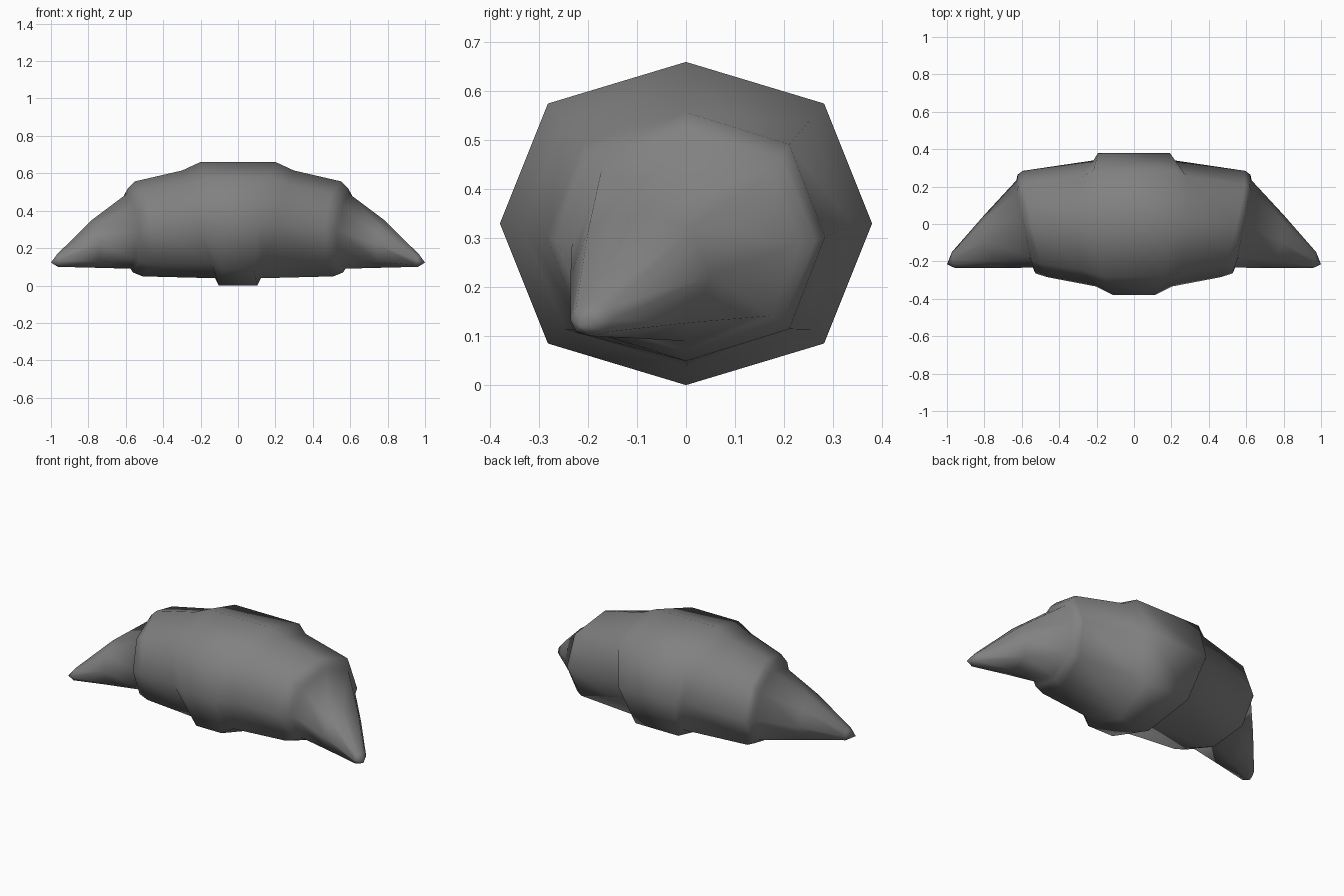
import bpy, bmesh, math

cube = bpy.data.objects.get("Cube")
if cube:
    bpy.data.objects.remove(cube)

mat = bpy.data.materials.new("grey crust")
mat.use_nodes = True
colour = (0.22, 0.22, 0.22, 1)
mat.diffuse_color = colour
mat.node_tree.nodes["Principled BSDF"].inputs["Base Color"].default_value = colour

SIDES = 8
# Half of the roll, middle to tip: centre x, y, z, radius y, radius z, lean along y, lean along z
RINGS = [
    (0.152, 0, 0.33, 0.38, 0.33, 0.105, 0.15),          # thick middle wrap
    (0.21, 0.003, 0.327, 0.337, 0.288, 0.02, 0.31),     # step down
    (0.53, 0, 0.303, 0.284, 0.254, 0.23, 0.08),         # end of second wrap
    (0.575, 0, 0.295, 0.264, 0.225, 0.18, 0.06),        # rounded step
    (0.585, 0, 0.29, 0.233, 0.2, 0.19, 0.05),           # root of horn
    (0.77, -0.093, 0.223, 0.143, 0.128, 0.2, 0.08),     # middle of horn
    (0.965, -0.193, 0.133, 0.043, 0.033, 0.2, 0.1),     # blunt end
]
TIP = (1.0, -0.215, 0.122)


def add_ring(bm, ring, side):
    cx, cy, cz, ry, rz, lean_y, lean_z = ring
    verts = []
    for i in range(SIDES):
        a = 2 * math.pi * i / SIDES
        # Diagonal corners sit slightly outside the ellipse
        k = 1.05 if i % 2 else 1
        dy, dz = k * ry * math.cos(a), k * rz * math.sin(a)
        verts.append(bm.verts.new((side * (cx + lean_y * dy + lean_z * dz), cy + dy, cz + dz)))
    return verts


def bridge(bm, a, b):
    for i in range(SIDES):
        j = (i + 1) % SIDES
        bm.faces.new((a[i], a[j], b[j], b[i]))


# Continuous curved pastry roll, from one horn to the other
bm = bmesh.new()
left = [add_ring(bm, r, 1) for r in RINGS]
right = [add_ring(bm, r, -1) for r in RINGS]
loops = right[::-1] + left
for a, b in zip(loops, loops[1:]):
    bridge(bm, a, b)
for loop, side in ((left[-1], 1), (right[-1], -1)):
    point = bm.verts.new((side * TIP[0], TIP[1], TIP[2]))
    for i in range(SIDES):
        bm.faces.new((loop[i], loop[(i + 1) % SIDES], point))
bmesh.ops.recalc_face_normals(bm, faces=bm.faces)

mesh = bpy.data.meshes.new("pastry_roll")
bm.to_mesh(mesh)
bm.free()
mesh.materials.append(mat)
roll = bpy.data.objects.new("pastry_roll", mesh)
bpy.context.collection.objects.link(roll)
bpy.context.view_layer.objects.active = roll
roll.select_set(True)
bpy.ops.object.shade_smooth_by_angle(angle=math.radians(75))
